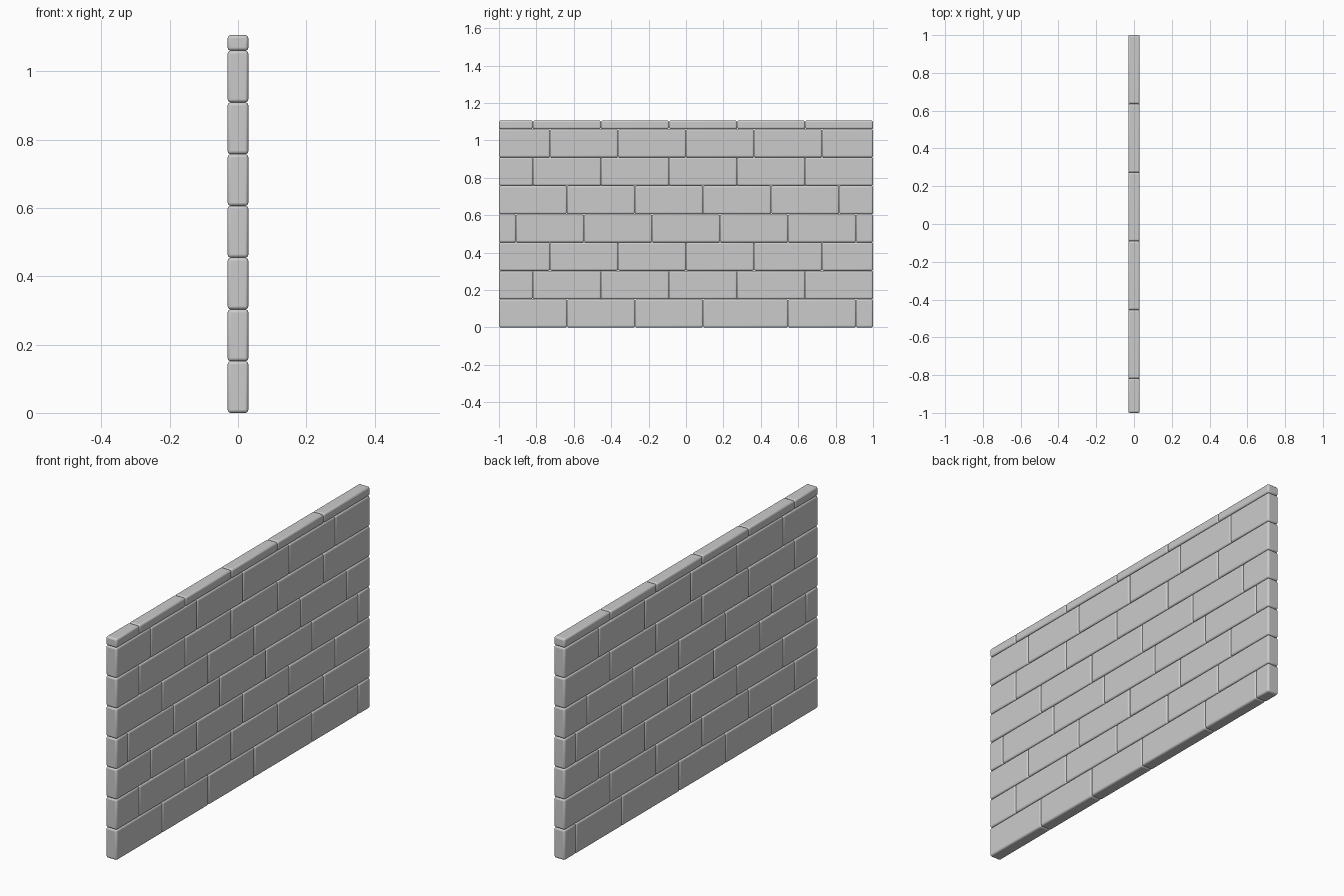
import bpy

if "Cube" in bpy.data.objects:
    bpy.data.objects.remove(bpy.data.objects["Cube"])

U = 1 / 33          # masonry module: bricks are 12 x 5 x 2 modules
HALF = 33           # half the wall length in modules


def brick(name, y0, y1, z0, z1):
    bpy.ops.mesh.primitive_cube_add(size=1, location=(0, (y0 + y1) / 2 * U, (z0 + z1) / 2 * U))
    ob = bpy.context.object
    ob.name = name
    ob.scale = (2 * U, (y1 - y0) * U, (z1 - z0) * U)
    bpy.ops.object.transform_apply(location=False, rotation=False, scale=True)
    # rounded brick edges
    bev = ob.modifiers.new("rounded_edges", 'BEVEL')
    bev.width = 0.009
    bev.segments = 3
    bpy.ops.object.shade_smooth_by_angle(angle=0.7)


def course(name, joints, z0, z1):
    ends = [-HALF] + list(joints) + [HALF]
    for i, (a, b) in enumerate(zip(ends, ends[1:])):
        brick(f"{name}_{i + 1}", a, b, z0, z1)


# vertical joint positions of each course, bottom to top
courses = [
    (-21, -9, 3, 18, 30),
    range(-27, HALF - 6, 12),
    range(-24, HALF, 12),
    range(-30, HALF, 12),
    range(-21, HALF, 12),
    range(-27, HALF - 6, 12),
    range(-24, HALF, 12),
]
for n, joints in enumerate(courses):
    course(f"brick_course_{n + 1}", joints, n * 5, n * 5 + 5)

# thin capping stones
course("cap_stone", range(-27, HALF - 6, 12), 35, 36.5)
